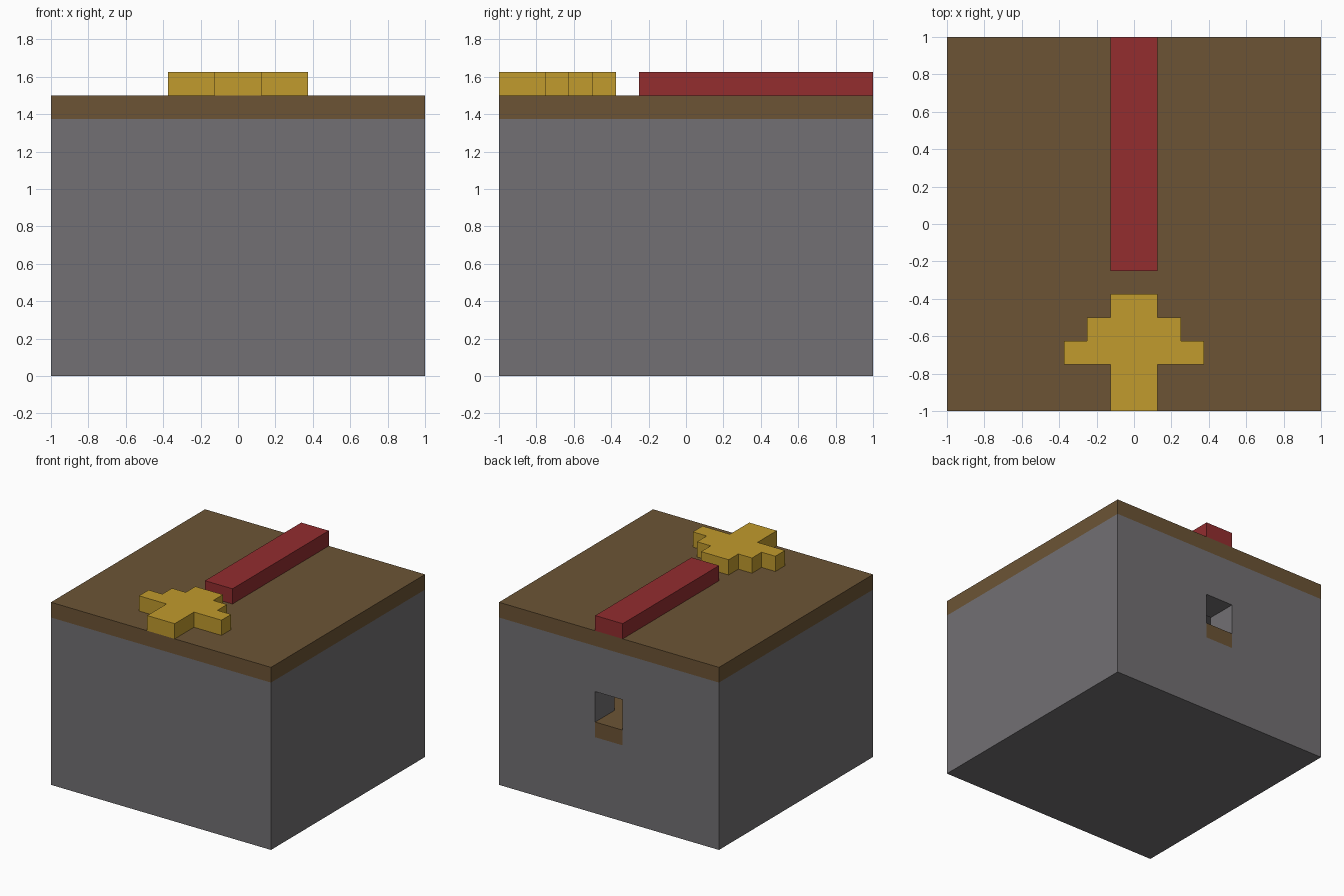
import bpy, bmesh

default = bpy.data.objects.get("Cube")
if default:
    bpy.data.objects.remove(default, do_unlink=True)


def material(name, rgb):
    linear = [((c / 255 + 0.055) / 1.055) ** 2.4 for c in rgb] + [1.0]
    mat = bpy.data.materials.new(name)
    mat.use_nodes = True
    mat.diffuse_color = linear
    bsdf = next(n for n in mat.node_tree.nodes if n.type == 'BSDF_PRINCIPLED')
    bsdf.inputs["Base Color"].default_value = linear
    return mat


grey = material("stone grey", (114, 112, 115))
brown = material("wood brown", (108, 84, 53))
red = material("dark red", (147, 45, 47))
gold = material("gold", (193, 155, 45))


def prism(name, half, bottom, top, mat):
    """Extrude an outline, given as its +x half from front to back."""
    outline = half + [(-x, y) for x, y in reversed(half)]
    bm = bmesh.new()
    base = bm.faces.new([bm.verts.new((x, y, bottom)) for x, y in outline])
    side = bmesh.ops.extrude_face_region(bm, geom=[base], use_keep_orig=True)
    moved = [v for v in side["geom"] if isinstance(v, bmesh.types.BMVert)]
    bmesh.ops.translate(bm, verts=moved, vec=(0, 0, top - bottom))
    bmesh.ops.recalc_face_normals(bm, faces=bm.faces)
    mesh = bpy.data.meshes.new(name)
    bm.to_mesh(mesh)
    bm.free()
    mesh.materials.append(mat)
    obj = bpy.data.objects.new(name, mesh)
    bpy.context.collection.objects.link(obj)
    return obj


def box(name, half_width, front, back, bottom, top, mat):
    return prism(name, [(half_width, front), (half_width, back)], bottom, top, mat)


def cut(target, cutter):
    mod = target.modifiers.new("cut", 'BOOLEAN')
    mod.operation = 'DIFFERENCE'
    mod.solver = 'EXACT'
    mod.object = cutter
    bpy.context.view_layer.objects.active = target
    bpy.ops.object.modifier_apply(modifier=mod.name)
    bpy.data.objects.remove(cutter, do_unlink=True)


# Hollow stone body with a small opening through the back wall
body = box("body", 1, -1, 1, 0, 1.375, grey)
cut(body, box("chamber_cutter", 0.75, -0.75, 0.75, 0.625, 1.25, grey))
cut(body, box("opening_cutter", 0.125, 0.5, 1.1, 0.625, 1.0, grey))

# Wooden floor inside, with a tongue that reaches the back opening
prism("inner_floor", [(0.75, -0.75), (0.75, 0.75), (0.125, 0.75), (0.125, 1)],
      0.625, 0.75, brown)

# Wooden lid
box("lid", 1, -1, 1, 1.375, 1.5, brown)

# Raised markings on the lid
box("red_bar", 0.125, -0.25, 1, 1.5, 1.625, red)
prism("gold_arrow", [(0.125, -1), (0.125, -0.75), (0.375, -0.75), (0.375, -0.625),
                     (0.25, -0.625), (0.25, -0.5), (0.125, -0.5), (0.125, -0.375)],
      1.5, 1.625, gold)
